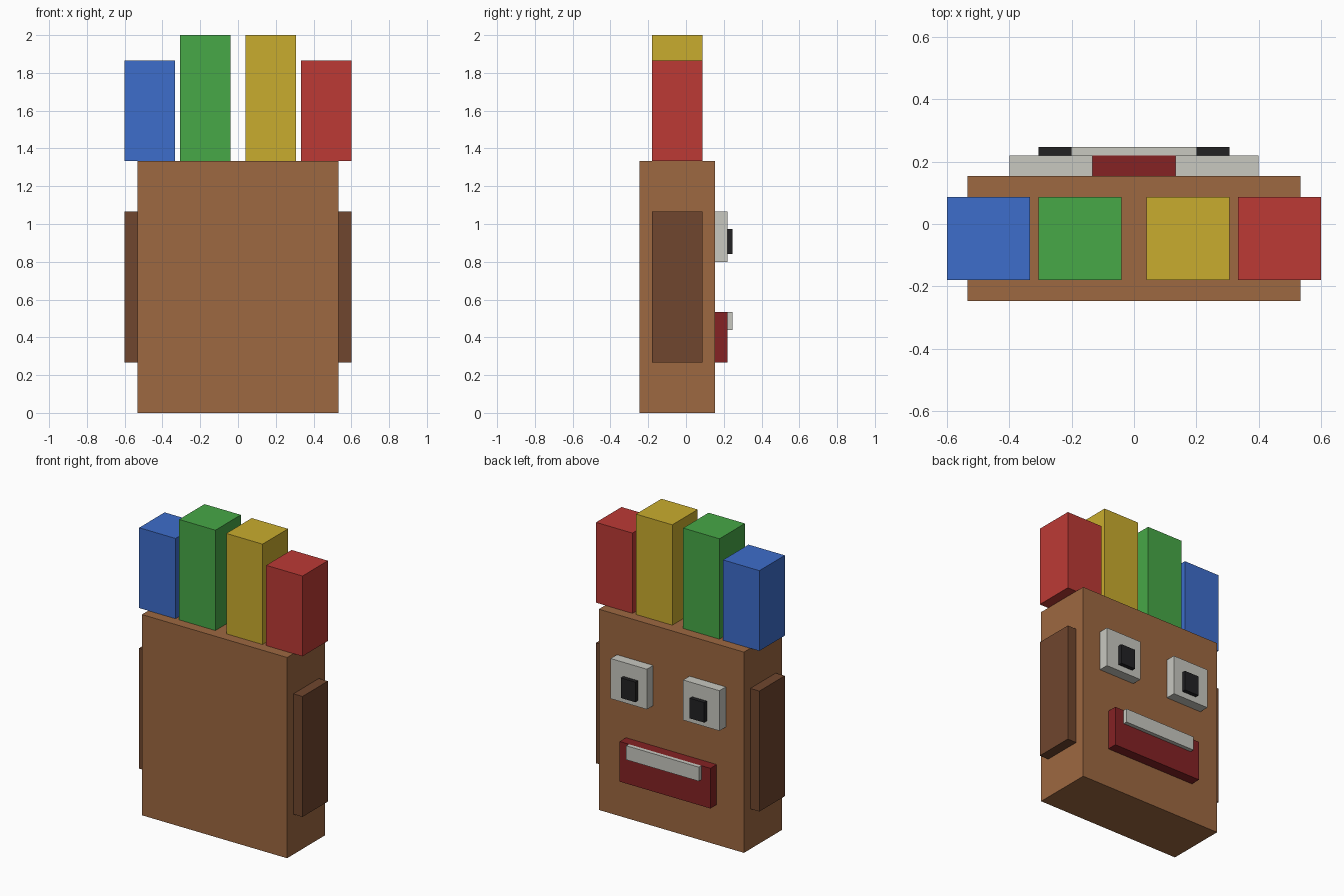
import bpy

cube = bpy.data.objects.get("Cube")
if cube:
    bpy.data.objects.remove(cube, do_unlink=True)

U = 1 / 15  # block unit that all parts are measured in


def material(name, hex_code):
    """Flat material from an sRGB hex code, stored as linear values."""
    srgb = [int(hex_code[i:i + 2], 16) / 255 for i in (0, 2, 4)]
    color = [c / 12.92 if c <= 0.04045 else ((c + 0.055) / 1.055) ** 2.4 for c in srgb] + [1]
    mat = bpy.data.materials.new(name)
    mat.use_nodes = True
    mat.diffuse_color = color
    bsdf = next(n for n in mat.node_tree.nodes if n.type == "BSDF_PRINCIPLED")
    bsdf.inputs["Base Color"].default_value = color
    return mat


def block(name, mat, x, y, z):
    """Box between the (low, high) limits on each axis, in block units."""
    limits = (x, y, z)
    bpy.ops.mesh.primitive_cube_add(size=1, location=[(a + b) / 2 * U for a, b in limits])
    obj = bpy.context.object
    obj.name = name
    obj.data.name = name
    for v in obj.data.vertices:
        for i, (a, b) in enumerate(limits):
            v.co[i] *= (b - a) * U
    obj.data.materials.append(mat)
    return obj


def pair(name, mat, x, y, z):
    """Left block on +x and its mirror image on -x."""
    block("left_" + name, mat, x, y, z)
    block("right_" + name, mat, (-x[1], -x[0]), y, z)


brown = material("brown", "9D6841")
dark_brown = material("dark brown", "70462E")
blue = material("blue", "3D6DCB")
green = material("green", "47A847")
yellow = material("yellow", "C9AC2E")
red = material("red", "BC3A35")
dark_red = material("dark red", "852224")
off_white = material("off white", "C8C8C0")
black = material("black", "222224")

# Shared depth limits, from the slab to the raised face details
BODY, INNER = (-3.7, 2.3), (-2.7, 1.3)
RAISED, OUTER = (2.3, 3.3), (3.3, 3.7)

# Body slab and side plates
block("body", brown, (-8, 8), BODY, (0, 20))
pair("side_plate", dark_brown, (8, 9), INNER, (4, 16))

# Four upright tufts on top
for name, mat, x, top in (
    ("blue_tuft", blue, -9, 28),
    ("green_tuft", green, -4.6, 30),
    ("yellow_tuft", yellow, 0.6, 30),
    ("red_tuft", red, 5, 28),
):
    block(name, mat, (x, x + 4), INNER, (20, top))

# Eyes and pupils
pair("eye", off_white, (2, 6), RAISED, (12, 16))
pair("pupil", black, (3, 4.6), OUTER, (12.6, 14.6))

# Mouth and upper teeth
block("mouth", dark_red, (-5, 5), RAISED, (4, 8))
block("teeth", off_white, (-4, 4), OUTER, (6.6, 8))
